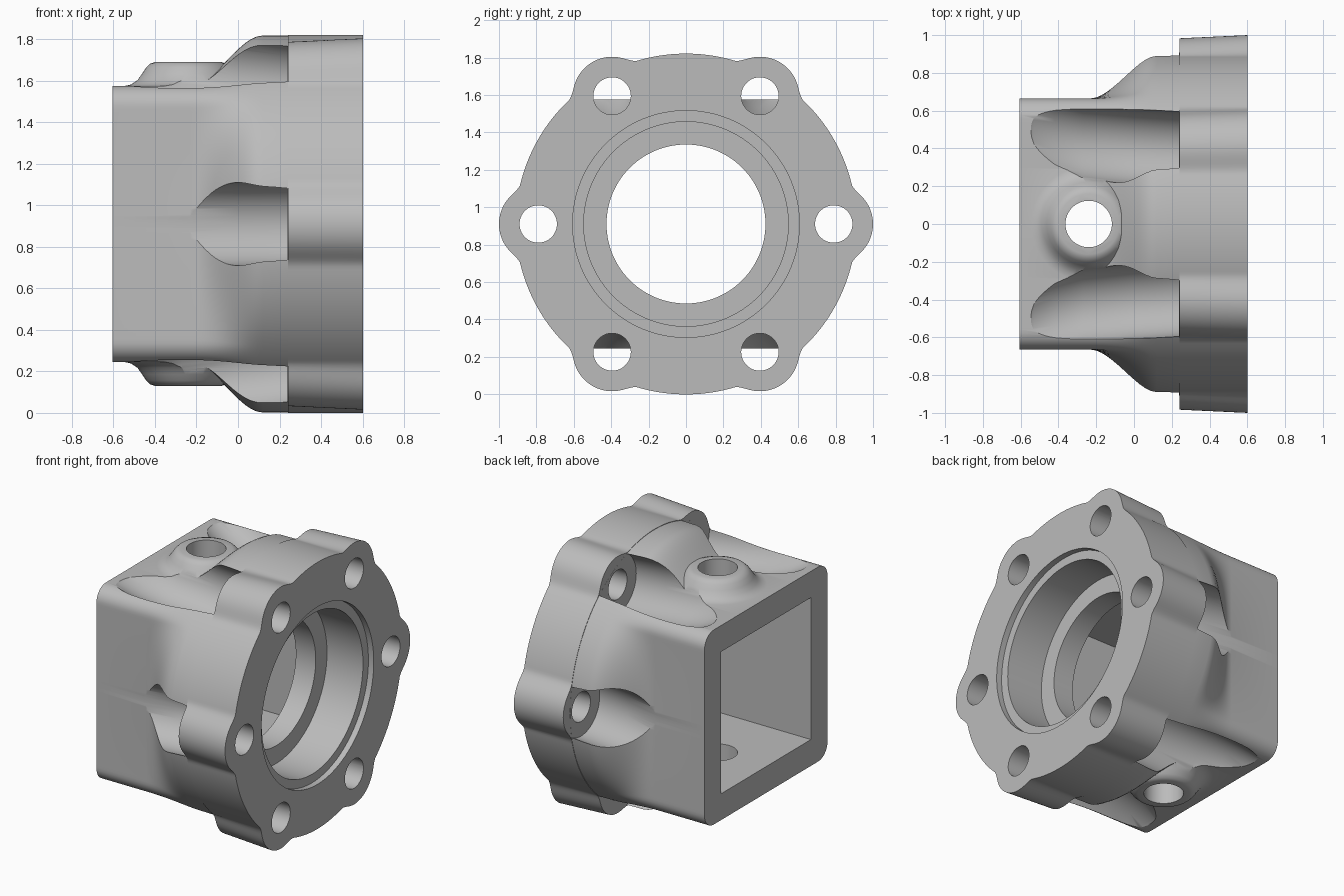
import bpy, bmesh, math
from math import sin, cos, pi, sqrt

default = bpy.data.objects.get("Cube")
if default:
    bpy.data.objects.remove(default, do_unlink=True)

CZ = 0.91          # height of the main axis
PITCH = 0.79       # bolt circle radius
STEPS = 360

metal = bpy.data.materials.new("grey_metal")
metal.use_nodes = True
metal.diffuse_color = (0.5, 0.5, 0.5, 1)
metal.node_tree.nodes["Principled BSDF"].inputs["Base Color"].default_value = (0.5, 0.5, 0.5, 1)


def loft(name, rings):
    """Skin a list of equal rings of points and cap both ends."""
    bm = bmesh.new()
    rows = [[bm.verts.new(p) for p in ring] for ring in rings]
    n = len(rows[0])
    for a, b in zip(rows, rows[1:]):
        for i in range(n):
            j = (i + 1) % n
            bm.faces.new((a[i], a[j], b[j], b[i]))
    bm.faces.new(rows[0])
    bm.faces.new(rows[-1])
    bmesh.ops.recalc_face_normals(bm, faces=bm.faces)
    mesh = bpy.data.meshes.new(name)
    bm.to_mesh(mesh)
    bm.free()
    mesh.materials.append(metal)
    obj = bpy.data.objects.new(name, mesh)
    bpy.context.collection.objects.link(obj)
    return obj


def ring_x(x, radius, cy=0.0, cz=0.0, n=96):
    """Ring across the main axis; radius is a number or a function of angle."""
    f = radius if callable(radius) else (lambda t: radius)
    angles = [2 * pi * i / n for i in range(n)]
    return [(x, cy + f(t) * cos(t), CZ + cz + f(t) * sin(t)) for t in angles]


def ring_z(z, radius, cx, n=96):
    return [(cx + radius * cos(2 * pi * i / n), radius * sin(2 * pi * i / n), z) for i in range(n)]


def rounded_square(t, half=0.665, rad=0.1):
    m, n = sorted((abs(cos(t)), abs(sin(t))), reverse=True)
    r, c = half / m, half - rad
    if r * n > c:
        s = c * (m + n)
        r = s + sqrt(max(0, s * s - 2 * c * c + rad * rad))
    return r


def flange(ear):
    """Round flange with six ears blended into the rim."""
    def f(t):
        d = (t + pi / 6) % (pi / 3) - pi / 6
        q = ear * ear - (PITCH * sin(d)) ** 2
        lobe = PITCH * cos(d) + sqrt(q) if q > 0 else 0.6
        h = max(0.04 - abs(lobe - 0.911), 0) / 0.04
        return max(lobe, 0.911) + 0.01 * h * h
    return f


def blend(s):
    w = s * s * (3 - 2 * s)
    return lambda t: rounded_square(t) * (1 - w) + 0.908 * w


def combine(target, tool, operation):
    mod = target.modifiers.new(tool.name, "BOOLEAN")
    mod.operation, mod.solver, mod.object = operation, "EXACT", tool
    bpy.context.view_layer.objects.active = target
    bpy.ops.object.modifier_apply(modifier=mod.name)
    bpy.data.objects.remove(tool, do_unlink=True)


# Body: square box that swells into the round flange
rings = [ring_x(-0.605, rounded_square, n=STEPS)]
for k in range(13):
    s = k / 12
    rings.append(ring_x(-0.23 + 0.35 * s, blend(s), n=STEPS))
rings += [ring_x(0.24, 0.908, n=STEPS),
          ring_x(0.24, flange(0.193), n=STEPS),
          ring_x(0.602, flange(0.21), n=STEPS)]
body = loft("housing", rings)

# Port bosses, top and bottom
BOSS = [(0.31, 0.6), (0.31, 0.664), (0.275, 0.672), (0.245, 0.692), (0.222, 0.724),
        (0.202, 0.754), (0.182, 0.773), (0.16, 0.78)]
for side in (1, -1):
    boss = loft("port_boss", [ring_z(CZ + side * z, r, -0.24) for r, z in BOSS])
    combine(body, boss, "UNION")

# Bolt reliefs: scoops behind the ears that climb outwards towards the back
SCOOP = [(0.2395, 0.79), (0.0, 0.822), (-0.27, 0.868), (-0.42, 0.925),
         (-0.53, 0.985), (-0.62, 1.06)]
for k in range(6):
    a = k * pi / 3
    cy, cz = cos(a), sin(a)
    scoop = loft("relief_cutter", [ring_x(x, 0.2, c * cy, c * cz, 64) for x, c in SCOOP])
    combine(body, scoop, "DIFFERENCE")
    hole = loft("bolt_cutter", [ring_x(x, 0.1, PITCH * cy, PITCH * cz, 48) for x in (0.2, 0.7)])
    combine(body, hole, "DIFFERENCE")

# Square cavity from the back
half = 0.485
square = [(-half, -half), (half, -half), (half, half), (-half, half)]
cavity = loft("cavity_cutter", [[(x, y, CZ + z) for y, z in square] for x in (-0.8, 0.14)])
combine(body, cavity, "DIFFERENCE")

# Stepped bore from the flange face
BORE = [(0.7, 0.606), (0.562, 0.606), (0.562, 0.547), (0.29, 0.547), (0.29, 0.425), (0.05, 0.425)]
combine(body, loft("bore_cutter", [ring_x(x, r, n=128) for x, r in BORE]), "DIFFERENCE")

# Vertical port through both bosses
combine(body, loft("port_cutter", [ring_z(z, 0.123, -0.24, 64) for z in (-0.3, 2.2)]), "DIFFERENCE")

# Smooth shading with crisp edges
bpy.ops.object.select_all(action="DESELECT")
body.select_set(True)
bpy.context.view_layer.objects.active = body
bpy.ops.object.shade_smooth_by_angle(angle=math.radians(30))
